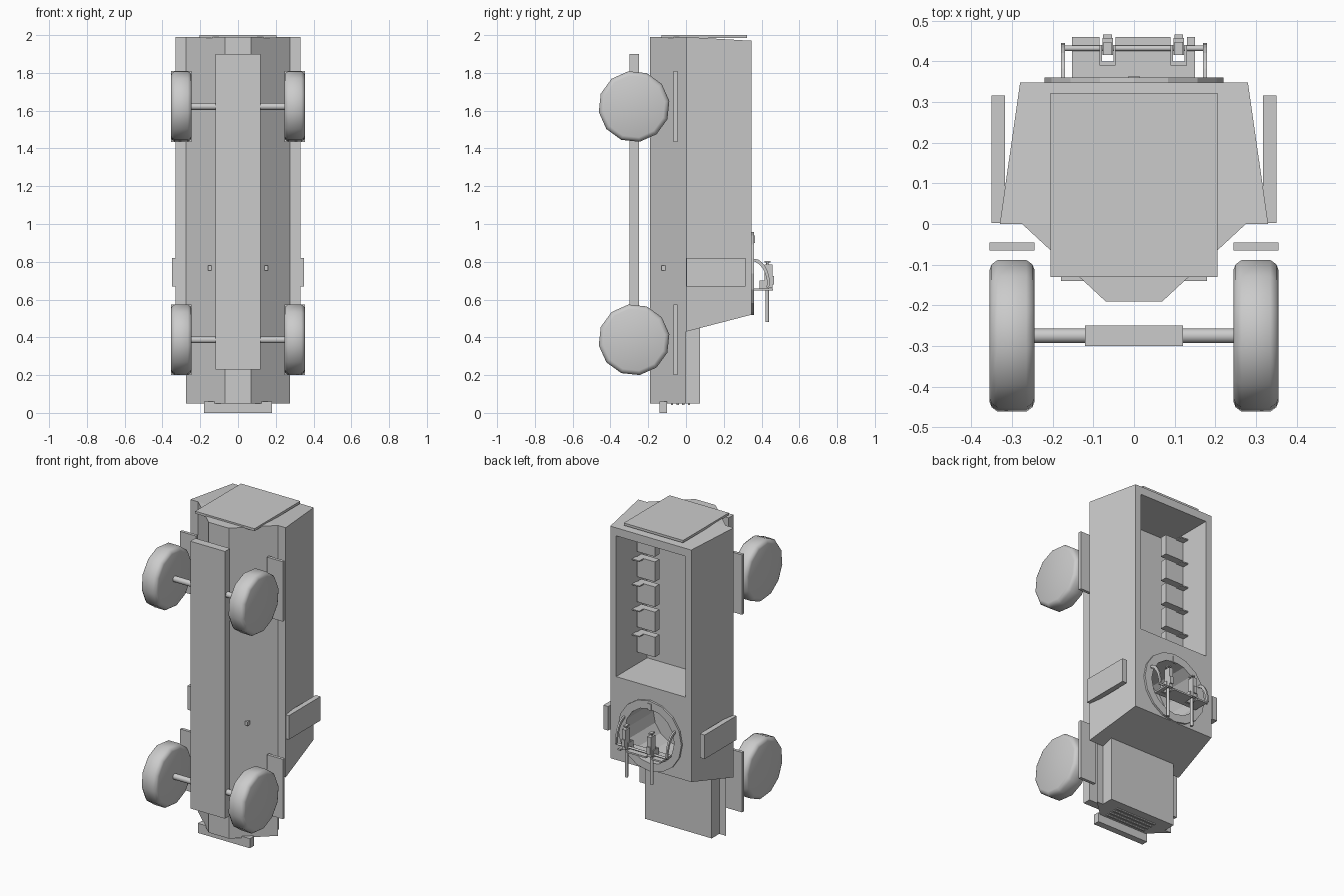
import bpy, bmesh, math
from mathutils import Vector, Matrix

if "Cube" in bpy.data.objects:
    bpy.data.objects.remove(bpy.data.objects["Cube"])

grey = bpy.data.materials.new("light_grey")
grey.diffuse_color = (0.6, 0.6, 0.6, 1)
grey.use_nodes = True
grey.node_tree.nodes["Principled BSDF"].inputs["Base Color"].default_value = grey.diffuse_color


def add_mesh(name, bm, smooth=False):
    bmesh.ops.recalc_face_normals(bm, faces=bm.faces)
    me = bpy.data.meshes.new(name)
    bm.to_mesh(me)
    bm.free()
    ob = bpy.data.objects.new(name, me)
    bpy.context.collection.objects.link(ob)
    me.materials.append(grey)
    for p in me.polygons:
        p.use_smooth = smooth
    return ob


def box(name, x, y, z):
    """Box from (min, max) pairs."""
    bm = bmesh.new()
    bmesh.ops.create_cube(bm, size=1)
    for v in bm.verts:
        v.co = [(a + b) / 2 + c * (b - a) for (a, b), c in zip((x, y, z), v.co)]
    return add_mesh(name, bm)


def loft(name, rings, smooth=False):
    """Skin equal-length closed rings and cap both ends."""
    bm = bmesh.new()
    vs = [[bm.verts.new(p) for p in r] for r in rings]
    n = len(vs[0])
    for a, b in zip(vs, vs[1:]):
        for i in range(n):
            bm.faces.new((a[i], a[(i + 1) % n], b[(i + 1) % n], b[i]))
    bm.faces.new(vs[0])
    bm.faces.new(vs[-1])
    return add_mesh(name, bm, smooth)


def rod(name, a, b, r, sides=12, smooth=True):
    a, b = Vector(a), Vector(b)
    bm = bmesh.new()
    m = Matrix.Translation((a + b) / 2) @ (b - a).to_track_quat('Z', 'Y').to_matrix().to_4x4()
    bmesh.ops.create_cone(bm, cap_ends=True, segments=sides, radius1=r, radius2=r,
                          depth=(b - a).length, matrix=m)
    ob = add_mesh(name, bm)
    if smooth:
        for p in ob.data.polygons:
            p.use_smooth = len(p.vertices) == 4
    return ob


def cut(target, cutter):
    mod = target.modifiers.new("cut", 'BOOLEAN')
    mod.operation, mod.solver, mod.object = 'DIFFERENCE', 'EXACT', cutter
    bpy.context.view_layer.objects.active = target
    bpy.ops.object.modifier_apply(modifier=mod.name)
    bpy.data.objects.remove(cutter)


# Lower hull with V-shaped belly
belly = [(-0.07, -0.19), (0.07, -0.19), (0.275, 0), (-0.275, 0)]
loft("lower_hull", [[(x, y, z) for x, y in belly] for z in (0.05, 1.99)])

# Upper hull with sloped windscreen end, open troop bay and hatch well
upper = loft("upper_hull", [
    [(-0.33, 0, 0.43), (0.33, 0, 0.43), (0.33, 0, 1.99), (-0.33, 0, 1.99)],
    [(-0.28, 0.348, 0.52), (0.28, 0.348, 0.52), (0.28, 0.348, 1.97), (-0.28, 0.348, 1.97)]])
cut(upper, box("bay_cutter", (-0.24, 0.24), (0.04, 0.5), (1.04, 1.92)))
HZ = 0.737
cut(upper, rod("hatch_cutter", (0, 0.08, HZ), (0, 0.5, HZ), 0.17, 16, False))

# Bonnet, nose grille, bumper, rear door
box("bonnet", (-0.23, 0.23), (0, 0.075), (0.05, 0.45))
for i in range(4):
    y = -0.08 + i * 0.03
    box("grille_bar", (-0.14, 0.14), (y, y + 0.012), (0.043, 0.052))
box("bumper", (-0.18, 0.18), (-0.14, -0.10), (0, 0.06))
box("rear_door", (-0.205, 0.205), (-0.13, 0.322), (1.985, 2.0))

# Chassis beam
box("chassis_beam", (-0.12, 0.12), (-0.30, -0.25), (0.23, 1.90))

# Axles, wheels and mudguards
tyre = [(0.245, 0.165), (0.25, 0.178), (0.265, 0.189), (0.335, 0.189), (0.35, 0.178), (0.355, 0.165)]
for z in (0.387, 1.622):
    rod("axle", (-0.26, -0.275, z), (0.26, -0.275, z), 0.018, 16)
    for s in (-1, 1):
        rings = [[(s * x, -0.275 + r * math.cos(math.tau * (i + 0.3) / 12),
                   z + r * math.sin(math.tau * (i + 0.3) / 12)) for i in range(12)]
                 for x, r in tyre]
        loft("wheel", rings, True)
        box("mudguard", sorted((s * 0.245, s * 0.355)), (-0.065, -0.046), (z - 0.187, z + 0.187))

# Side stowage panels and belly ports
for s in (-1, 1):
    box("side_panel", sorted((s * 0.317, s * 0.35)), (0.002, 0.316), (0.67, 0.82))
    box("belly_port", sorted((s * 0.14, s * 0.158)), (-0.13, -0.105), (0.755, 0.78))

# Troop seats along both walls, each with a slim bracket
for s in (-1, 1):
    for i in range(5):
        z = 1.12 + i * 0.157
        box("seat", sorted((s * 0.11, s * 0.235)), (0.105, 0.15), (z, z + 0.125))
        box("seat_bracket", sorted((s * 0.19, s * 0.24)), (0.15, 0.19), (z + 0.118, z + 0.125))

# Hatch ring
ring = rod("hatch_ring", (0, 0.34, HZ), (0, 0.36, HZ), 0.22, 16, False)
cut(ring, rod("ring_cutter", (0, 0.2, HZ), (0, 0.5, HZ), 0.17, 16, False))
box("ring_latch", (-0.013, 0.013), (0.35, 0.364), (0.90, 0.94))

# Gun mount: slotted plate, cross rod and curved side arms
for x in ((-0.153, -0.085), (-0.045, 0.09), (0.13, 0.15)):
    box("mount_plate", x, (0.36, 0.46), (0.648, 0.658))
box("mount_plate_base", (-0.153, 0.15), (0.36, 0.39), (0.648, 0.658))
rod("cross_rod", (-0.18, 0.432, 0.67), (0.18, 0.432, 0.67), 0.007, 8)
for s in (-1, 1):
    pts = [(0.352 + 0.085 * math.sin(t), 0.67 + 0.14 * math.cos(t))
           for t in [i * math.pi / 12 for i in range(7)]]
    loft("mount_arm", [[(s * 0.17, y - 0.005, z - 0.006), (s * 0.18, y - 0.005, z - 0.006),
                        (s * 0.18, y + 0.008, z + 0.006), (s * 0.17, y + 0.008, z + 0.006)]
                       for y, z in pts])

# Twin guns with cradles
for x in (-0.065, 0.11):
    rod("gun_barrel", (x, 0.43, 0.48), (x, 0.43, 0.68), 0.010, 8)
    box("gun_body", (x - 0.013, x + 0.013), (0.415, 0.458), (0.66, 0.785))
    box("gun_grip", (x - 0.010, x + 0.010), (0.415, 0.448), (0.797, 0.805))
    rod("gun_grip_post", (x, 0.43, 0.78), (x, 0.43, 0.80), 0.006, 6)
    box("gun_sight", (x - 0.011, x + 0.011), (0.45, 0.466), (0.68, 0.725))
    box("cradle_base", (x - 0.02, x + 0.02), (0.39, 0.40), (0.65, 0.70))
    for s in (-1, 1):
        box("cradle_side", sorted((x + s * 0.014, x + s * 0.02)), (0.39, 0.44), (0.65, 0.70))
